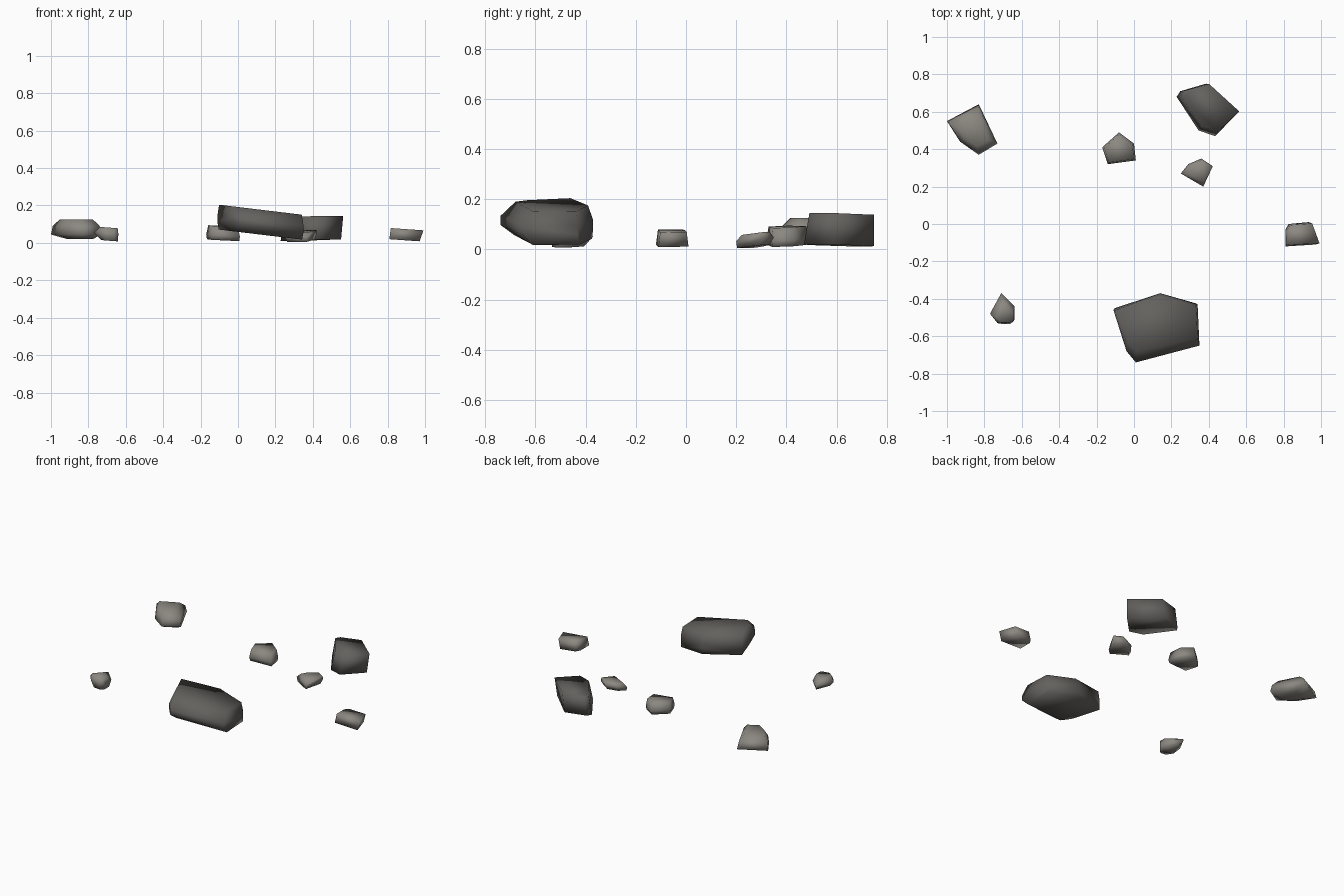
import bpy, bmesh
from mathutils import Vector

cube = bpy.data.objects.get("Cube")
if cube:
    bpy.data.objects.remove(cube, do_unlink=True)


def make_material(name, colour):
    material = bpy.data.materials.new(name)
    material.use_nodes = True
    material.diffuse_color = colour
    material.node_tree.nodes["Principled BSDF"].inputs["Base Color"].default_value = colour
    return material


dark_stone = make_material("dark stone", (.125, .12, .112, 1))
pale_stone = make_material("pale stone", (.26, .245, .22, 1))


def make_rock(name, material, outline, levels, slope=(0, 0)):
    """Convex stone: the outline is repeated at each level (height, width scale,
    depth scale, x shift, y shift) and the whole stone leans by the slope."""
    centre = sum((Vector(p) for p in outline), Vector((0, 0))) / len(outline)
    bm = bmesh.new()
    for height, width, depth, shift_x, shift_y in levels:
        for x, y in outline:
            dx = (x - centre.x) * width + shift_x
            dy = (y - centre.y) * depth + shift_y
            z = height + dx * slope[0] + dy * slope[1]
            bm.verts.new((centre.x + dx, centre.y + dy, max(z, 0)))
    hull = bmesh.ops.convex_hull(bm, input=bm.verts)
    loose = {v for v in hull["geom_interior"] + hull["geom_unused"]
             if isinstance(v, bmesh.types.BMVert)}
    bmesh.ops.delete(bm, geom=list(loose), context="VERTS")
    bmesh.ops.dissolve_limit(bm, angle_limit=.02, verts=bm.verts, edges=bm.edges)
    bmesh.ops.recalc_face_normals(bm, faces=bm.faces)
    for face in bm.faces:
        face.smooth = True
    mesh = bpy.data.meshes.new(name)
    bm.to_mesh(mesh)
    bm.free()
    mesh.materials.append(material)
    rock = bpy.data.objects.new(name, mesh)
    bpy.context.collection.objects.link(rock)
    return rock


# Two large dark stones
make_rock("large_front_rock", dark_stone,
          [(-.11, -.46), (.14, -.37), (.34, -.43), (.35, -.65), (.01, -.74), (-.04, -.68)],
          [(.045, .97, .84, 0, .025), (.085, 1, 1, 0, 0),
           (.12, 1, 1, 0, 0), (.178, .96, .78, 0, .02)], (-.12, 0))
make_rock("large_back_rock", dark_stone,
          [(.23, .68), (.25, .71), (.39, .75), (.56, .59), (.44, .47), (.35, .5)],
          [(.015, .98, 1, -.005, 0), (.14, .95, .92, .012, .01)], (.02, -.02))

# Five smaller pale stones
make_rock("left_rock", pale_stone,
          [(-1, .55), (-.83, .64), (-.73, .43), (-.83, .37), (-.93, .44)],
          [(.02, .5, .5, .02, 0), (.045, 1, 1, 0, 0),
           (.09, .93, .9, 0, 0), (.125, .66, .6, 0, 0)])
make_rock("middle_rock", pale_stone,
          [(-.17, .41), (-.08, .49), (0, .43), (.01, .34), (-.14, .32)],
          [(.015, .96, .9, 0, 0), (.04, 1, 1, 0, 0), (.09, .88, .88, 0, 0)], (-.05, .03))
make_rock("small_right_rock", pale_stone,
          [(.25, .27), (.29, .32), (.36, .35), (.42, .31), (.37, .2)],
          [(.012, .85, .85, 0, -.01), (.04, 1, 1, 0, 0), (.062, .85, .75, .012, 0)], (.06, .1))
make_rock("far_right_rock", pale_stone,
          [(.81, -.12), (.81, -.03), (.83, 0), (.95, .01), (.99, -.11)],
          [(.015, .9, 1, -.008, 0), (.075, .97, .88, .005, 0)], (-.07, 0))
make_rock("small_left_rock", pale_stone,
          [(-.77, -.48), (-.71, -.37), (-.64, -.44), (-.64, -.51), (-.67, -.53), (-.73, -.53)],
          [(.012, .7, .8, .015, -.015), (.05, 1, 1, 0, 0), (.082, .75, .55, .012, -.02)], (-.08, 0))
